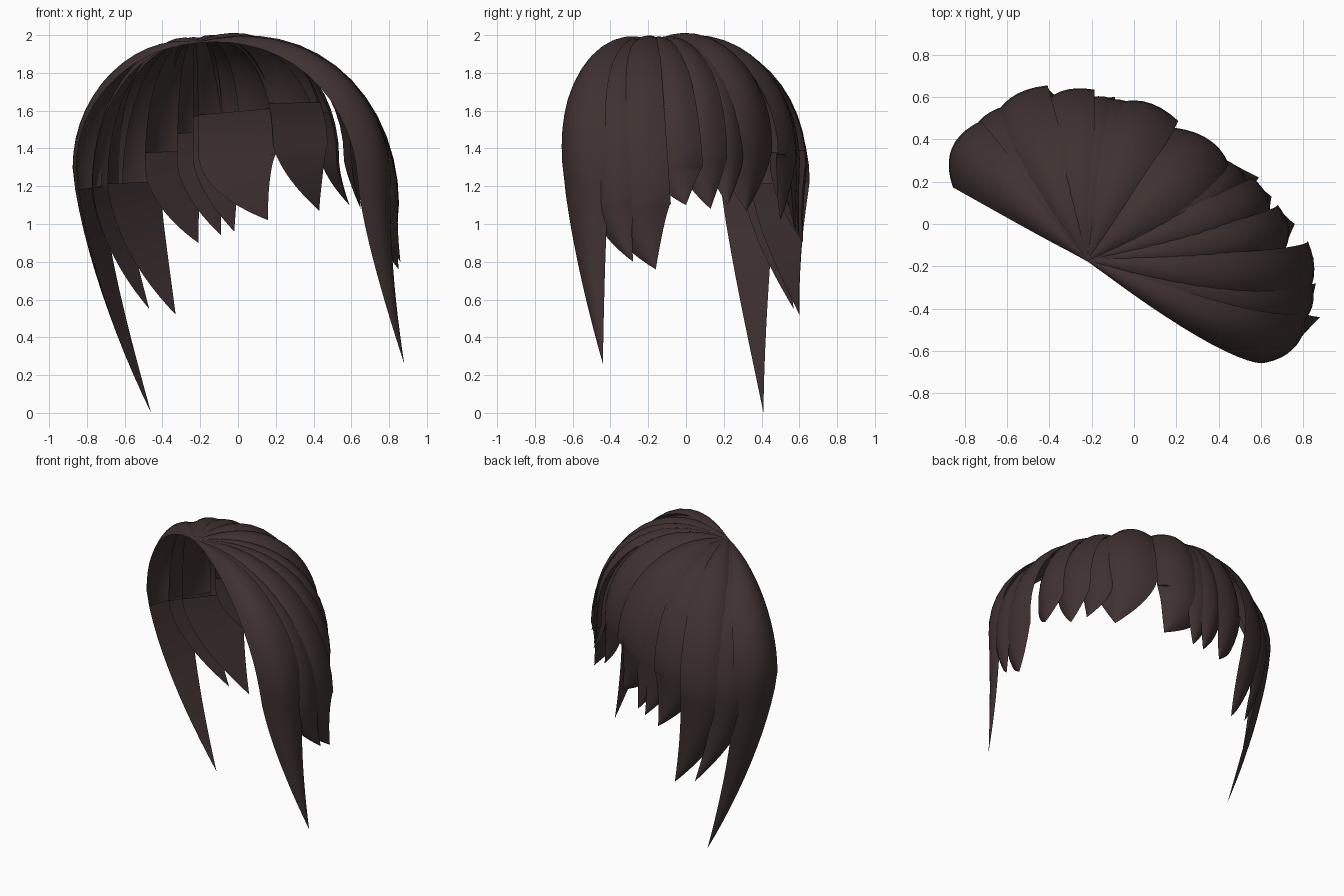
import bpy
import math
from mathutils import Vector

cube = bpy.data.objects.get("Cube")
if cube:
    bpy.data.objects.remove(cube)

hair = bpy.data.materials.new("dark_brown_hair")
hair.use_nodes = True
COLOR = (0.05, 0.031, 0.030, 1)
hair.diffuse_color = COLOR
bsdf = hair.node_tree.nodes["Principled BSDF"]
bsdf.inputs["Base Color"].default_value = COLOR
bsdf.inputs["Roughness"].default_value = 0.8

ROOT = Vector((-0.22, -0.17, 1.96))
CROWN_STEPS, TIP_STEPS, ACROSS = 14, 12, 10
BOW = 0.45


def path_point(shoulder, tip, hump, sway, s):
    """Centre line: s 0..1 over the crown, 1..2 down to the tip."""
    if s <= 1:
        a = s * math.pi / 2
        reach = shoulder - ROOT
        sideways = Vector((reach.y, -reach.x, 0)).normalized()
        p = ROOT + reach * math.sin(a) + sideways * sway * math.sin(2 * a)
        p.z = shoulder.z + (ROOT.z - shoulder.z) * math.cos(a) + hump * math.sin(2 * a)
        return p
    v = s - 1
    p = shoulder.lerp(tip, v ** 1.5)
    p.z = shoulder.z + (tip.z - shoulder.z) * v
    return p


def width_factor(s, fullness):
    if s <= 1:
        return max(math.sin(s * math.pi / 2) ** 0.85, 0.04)
    return 1 - (s - 1) ** fullness


def strand(name, shoulder, tip, half_width, hump=0.07, sway=0.0, fullness=1.35, back=-3):
    """Bowed lock fanning out from the root, with a flat back on its lower part."""
    shoulder, tip = Vector(shoulder), Vector(tip)
    stations = [i / CROWN_STEPS for i in range(CROWN_STEPS)]
    stations += [1 + i / TIP_STEPS for i in range(TIP_STEPS)]
    verts, faces = [], []
    row = ACROSS + 1
    for s in stations:
        p = path_point(shoulder, tip, hump, sway, s)
        along = (path_point(shoulder, tip, hump, sway, s + 0.01) - p).normalized()
        out = p - Vector((0, 0, min(p.z, 1.2)))
        side = along.cross(out).normalized()
        out = side.cross(along).normalized()
        w = half_width * width_factor(s, fullness)
        for j in range(row):
            k = 2 * j / ACROSS - 1
            verts.append(p + side * w * k + out * w * BOW * (1 - k * k))
    # outer skin
    for i in range(len(stations) - 1):
        for j in range(ACROSS):
            a = i * row + j
            faces.append((a, a + 1, a + row + 1, a + row))
    # pointed end
    end = len(verts)
    verts.append(tip)
    last = end - row
    for j in range(ACROSS):
        faces.append((last + j, last + j + 1, end))
    # flat back, open higher up
    for i in range(CROWN_STEPS + back, len(stations) - 1):
        a, b = i * row, (i + 1) * row
        faces.append((a, b, b + ACROSS, a + ACROSS))
    faces.append((last, end, last + ACROSS))

    mesh = bpy.data.meshes.new(name)
    mesh.from_pydata(verts, [], faces)
    mesh.materials.append(hair)
    mesh.update()
    obj = bpy.data.objects.new(name, mesh)
    bpy.context.collection.objects.link(obj)
    bpy.ops.object.select_all(action='DESELECT')
    obj.select_set(True)
    bpy.context.view_layer.objects.active = obj
    bpy.ops.object.shade_smooth_by_angle(angle=math.radians(40))


# long locks at both ends
strand("long_lock_right", (-0.79, 0.33, 1.3), (-0.46, 0.41, 0.0), 0.17,
       hump=0.0, fullness=1.1, back=1)
strand("long_lock_left", (0.72, -0.525, 1.25), (0.88, -0.44, 0.26), 0.15,
       sway=0.06, fullness=1.1, back=0)

# right side locks
strand("side_lock_right_outer", (-0.69, 0.43, 1.2), (-0.47, 0.57, 0.55), 0.15, hump=0.02, back=0)
strand("side_lock_right_inner", (-0.55, 0.50, 1.22), (-0.33, 0.60, 0.52), 0.21, hump=0.04, back=0)

# middle fringe
strand("fringe_lock_a", (-0.34, 0.54, 1.3), (-0.21, 0.62, 0.90), 0.18, hump=0.05, back=-1)
strand("fringe_lock_b", (-0.20, 0.54, 1.32), (-0.09, 0.60, 0.94), 0.13, hump=0.06, back=-2)
strand("fringe_lock_c", (-0.11, 0.53, 1.34), (-0.02, 0.58, 0.96), 0.13, hump=0.06)
strand("fringe_lock_d", (0.0, 0.49, 1.36), (0.16, 0.50, 1.02), 0.21, hump=0.06)
strand("fringe_lock_e", (0.33, 0.29, 1.42), (0.43, 0.32, 1.07), 0.22)
strand("fringe_lock_f", (0.48, 0.20, 1.35), (0.59, 0.22, 1.10), 0.11)

# left side locks
strand("side_lock_left_a", (0.58, 0.08, 1.35), (0.65, 0.13, 1.08), 0.14)
strand("side_lock_left_b", (0.67, -0.05, 1.3), (0.76, 0.0, 1.10), 0.14, sway=0.02)
strand("side_lock_left_c", (0.76, -0.26, 1.1), (0.85, -0.16, 0.76), 0.19, hump=0.08, sway=0.03)
strand("side_lock_left_d", (0.78, -0.39, 1.12), (0.86, -0.28, 0.80), 0.13, sway=0.06)
